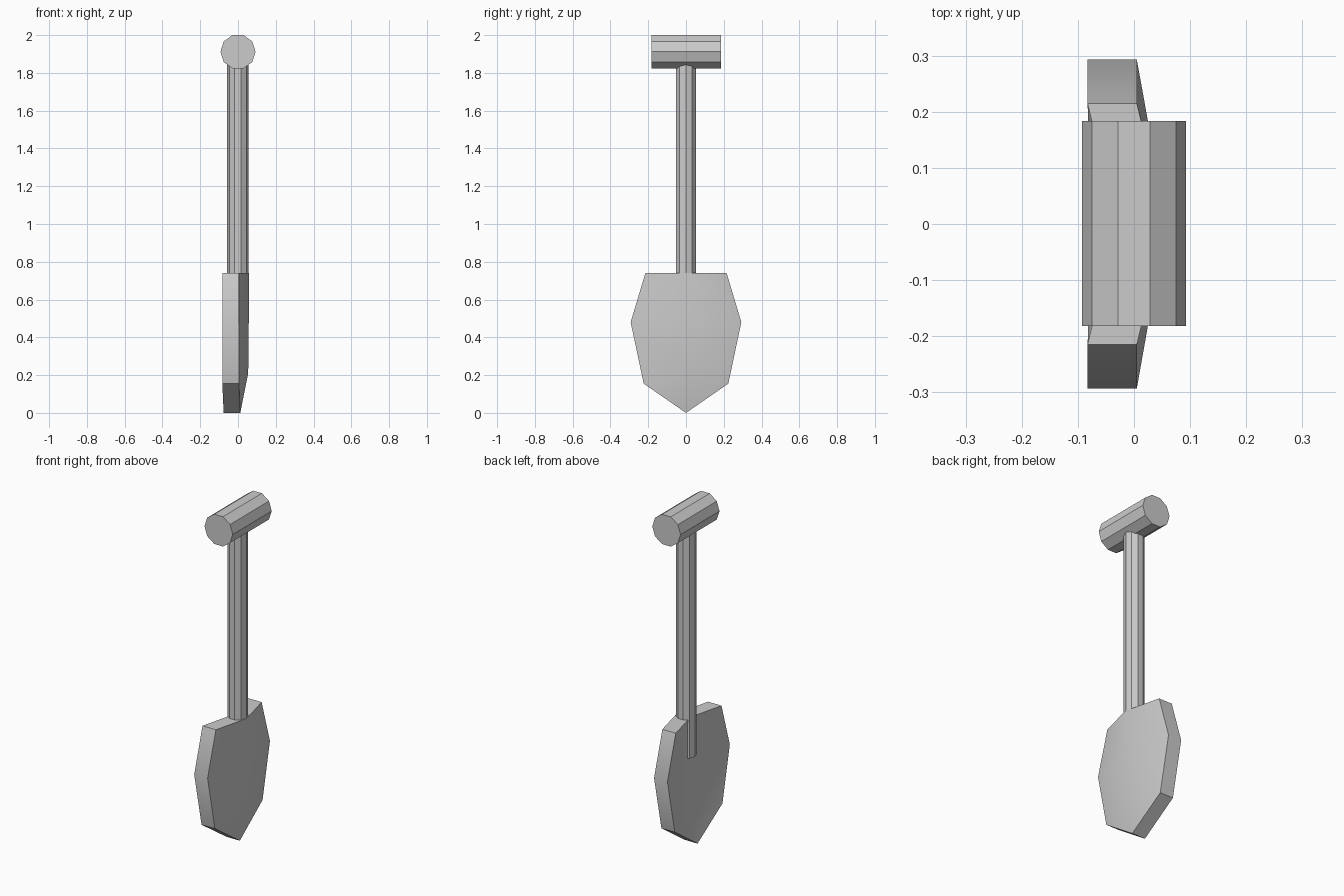
import bpy, bmesh
from math import pi, radians

if "Cube" in bpy.data.objects:
    bpy.data.objects.remove(bpy.data.objects["Cube"])


def rod(name, radius, length, loc, rot=(0, 0, 0)):
    # ten-sided flat-faced cylinder with a corner pointing along x
    bpy.ops.mesh.primitive_cylinder_add(vertices=10, radius=radius, depth=length,
                                        location=loc, rotation=rot)
    ob = bpy.context.object
    ob.name = name
    me = ob.data
    for v in me.vertices:
        v.co.x, v.co.y = -v.co.y, v.co.x
    return ob


# Cross grip and shaft
rod("grip", 0.093, 0.366, (0, 0.001, 1.912), (pi / 2, 0, 0))
rod("shaft", 0.056, 1.36, (-0.001, -0.001, 1.19))

# Blade: half outline as (half width, edge z, centre z, centre x of outer face)
rows = [(0.215, 0.74, 0.74, 0.058),
        (0.293, 0.48, 0.48, 0.057),
        (0.224, 0.155, 0.21, 0.054)]
THICK = 0.088
EDGE_X = 0.005

bm = bmesh.new()
grid = []
for w, ze, zc, xc in rows:
    grid.append([bm.verts.new(p) for p in
                 ((EDGE_X, -w, ze), (xc, 0, zc), (EDGE_X, w, ze))])
tip = bm.verts.new((0.012, 0, 0))
for a, b in zip(grid, grid[1:]):
    for i in range(2):
        bm.faces.new((a[i], b[i], b[i + 1], a[i + 1]))
for i in range(2):
    bm.faces.new((grid[-1][i], tip, grid[-1][i + 1]))

# Thicken the bent plate straight back along -x
geo = bmesh.ops.extrude_face_region(bm, geom=bm.faces[:], use_keep_orig=True)
new = [g for g in geo["geom"] if isinstance(g, bmesh.types.BMVert)]
bmesh.ops.translate(bm, verts=new, vec=(-THICK, 0, 0))
bmesh.ops.recalc_face_normals(bm, faces=bm.faces[:])

mesh = bpy.data.meshes.new("blade")
bm.to_mesh(mesh)
bm.free()
blade = bpy.data.objects.new("blade", mesh)
bpy.context.collection.objects.link(blade)
bpy.ops.object.select_all(action='DESELECT')
blade.select_set(True)
bpy.context.view_layer.objects.active = blade
bpy.ops.object.shade_smooth_by_angle(angle=radians(32))
